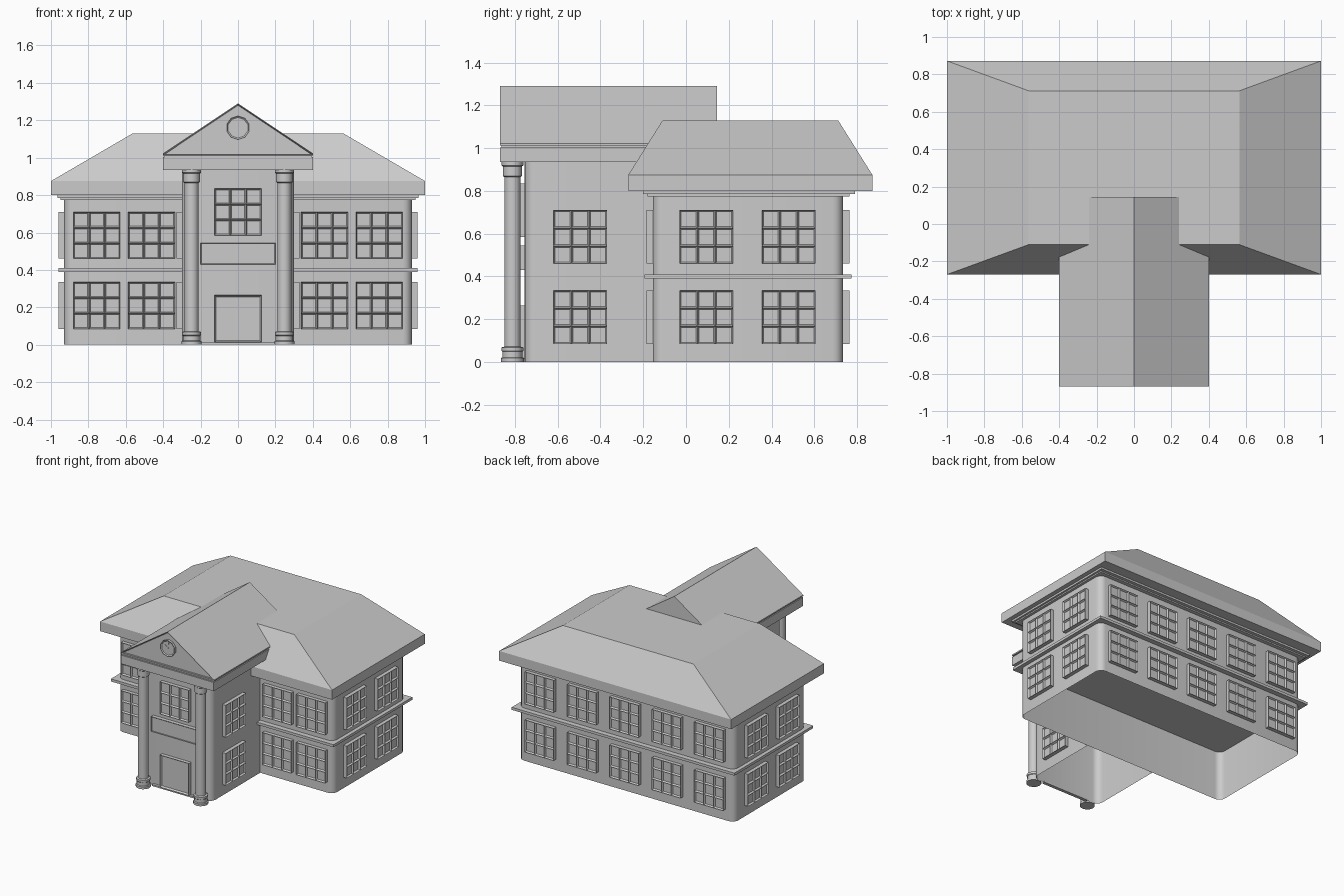
import bpy, bmesh
from math import pi, sin, cos, radians
from mathutils import Matrix, Vector

if "Cube" in bpy.data.objects:
    bpy.data.objects.remove(bpy.data.objects["Cube"])


def finish(name, bm, smooth=None):
    bmesh.ops.recalc_face_normals(bm, faces=bm.faces)
    me = bpy.data.meshes.new(name)
    bm.to_mesh(me)
    bm.free()
    ob = bpy.data.objects.new(name, me)
    bpy.context.collection.objects.link(ob)
    if smooth:
        bpy.ops.object.select_all(action='DESELECT')
        ob.select_set(True)
        bpy.context.view_layer.objects.active = ob
        bpy.ops.object.shade_smooth_by_angle(angle=radians(smooth))
    return ob


def box(name, x, y0, y1, z0, z1):
    """Slab symmetric in x."""
    bm = bmesh.new()
    bmesh.ops.create_cube(bm, size=1, matrix=Matrix.Translation((0, (y0 + y1) / 2, (z0 + z1) / 2))
                          @ Matrix.Diagonal((2 * x, y1 - y0, z1 - z0, 1)))
    return finish(name, bm)


def arc(cx, cy, r, start, n=5):
    return [(cx + r * cos(start + pi / 2 * i / n), cy + r * sin(start + pi / 2 * i / n))
            for i in range(n + 1)]


def wall(name, path, z0, z1, closed):
    """Vertical shell along a counter-clockwise path, open below."""
    bm = bmesh.new()
    lo = [bm.verts.new((x, y, z0)) for x, y in path]
    hi = [bm.verts.new((x, y, z1)) for x, y in path]
    n = len(path)
    for i in range(n if closed else n - 1):
        j = (i + 1) % n
        bm.faces.new((lo[i], lo[j], hi[j], hi[i]))
    me_ob = finish(name, bm, 35)
    return me_ob


def panel(name, pos, turn, w, h, cols=3, rows=3, depth=0.03, frame=0.01, recess=0.014):
    """Framed panel with recessed panes; faces -y before turning. pos = bottom centre on wall."""
    bm = bmesh.new()
    g = [[bm.verts.new((w * (i / cols - 0.5), -depth, h * k / rows)) for i in range(cols + 1)]
         for k in range(rows + 1)]
    panes = [bm.faces.new((g[k][i], g[k][i + 1], g[k + 1][i + 1], g[k + 1][i]))
             for k in range(rows) for i in range(cols)]
    rim = [e for e in bm.edges if e.is_boundary]
    ext = bmesh.ops.extrude_edge_only(bm, edges=rim)
    for v in ext['geom']:
        if isinstance(v, bmesh.types.BMVert):
            v.co.y = 0
    bm.normal_update()
    bmesh.ops.inset_individual(bm, faces=panes, thickness=frame, depth=-recess)
    bm.transform(Matrix.Translation(pos) @ Matrix.Rotation(turn, 4, 'Z'))
    return finish(name, bm)


def column(name, x, y, profile, n=12):
    bm = bmesh.new()
    rings = [[bm.verts.new((x + r * cos(2 * pi * i / n), y + r * sin(2 * pi * i / n), z))
              for i in range(n)] for r, z in profile]
    for a, b in zip(rings, rings[1:]):
        for i in range(n):
            j = (i + 1) % n
            bm.faces.new((a[i], a[j], b[j], b[i]))
    bm.faces.new(rings[0][::-1])
    bm.faces.new(rings[-1])
    return finish(name, bm, 40)


# Main block shell with rounded corners, open underneath
X, YF, YB, R = 0.93, -0.155, 0.735, 0.05
main = (arc(X - R, YB - R, R, 0) + arc(-X + R, YB - R, R, pi / 2)
        + arc(-X + R, YF + R, R, pi) + arc(X - R, YF + R, R, 1.5 * pi))
wall("main_walls", main, 0, 0.79, True)

# Floor band and cornice slabs
box("floor_band", 0.96, -0.195, 0.775, 0.39, 0.41)
box("cornice_lower", 0.95, -0.18, 0.765, 0.775, 0.787)
box("cornice_upper", 0.965, -0.2, 0.79, 0.785, 0.802)

# Hipped roof with vertical fascia and flat top
bm = bmesh.new()
levels = [(1, -0.27, 0.872, 0.8), (1, -0.27, 0.872, 0.875), (0.563, -0.11, 0.712, 1.13)]
rings = [[bm.verts.new(p) for p in ((x, a, z), (x, b, z), (-x, b, z), (-x, a, z))]
         for x, a, b, z in levels]
for a, b in zip(rings, rings[1:]):
    for i in range(4):
        bm.faces.new((a[i], a[i - 3], b[i - 3], b[i]))
bm.faces.new(rings[0])
bm.faces.new(rings[-1])
finish("hip_roof", bm)

# Entrance wing shell, open to the main block
WX, WY = 0.3, -0.755
wing = ([(-WX, YF)] + arc(-WX + R, WY + R, R, pi) + arc(WX - R, WY + R, R, 1.5 * pi) + [(WX, YF)])
wall("wing_walls", wing, 0, 0.94, False)

# Entablature above the columns
box("entablature", 0.4, -0.87, 0.1, 0.935, 1.003)
box("pediment_base", 0.392, -0.862, 0.14, 1.0, 1.02)

# Gable roof with recessed pediment face
bm = bmesh.new()
tri = [(-0.402, 1.012), (0.402, 1.012), (0.402, 1.022), (0, 1.29), (-0.402, 1.022)]
f = [bm.verts.new((x, -0.87, z)) for x, z in tri]
b = [bm.verts.new((x, 0.145, z)) for x, z in tri]
front = bm.faces.new(f)
bm.faces.new(b[::-1])
for i in range(5):
    bm.faces.new((f[i], b[i], b[i - 4], f[i - 4]))
bm.normal_update()
bmesh.ops.inset_region(bm, faces=[front], thickness=0.01)
bmesh.ops.translate(bm, verts=front.verts, vec=(0, 0.02, 0))
finish("gable_roof", bm)

# Clock: ten-sided dial with recessed face and two hands
bm = bmesh.new()
bmesh.ops.create_cone(bm, cap_ends=True, segments=10, radius1=0.063, radius2=0.063, depth=0.025,
                      matrix=Matrix.Translation((0, -0.855, 1.16)) @ Matrix.Rotation(pi / 2, 4, 'X'))
bm.normal_update()
dial = [fc for fc in bm.faces if fc.normal.y < -0.9]
bmesh.ops.inset_individual(bm, faces=dial, thickness=0.008, depth=-0.006)
for ang, length in ((0.1, 0.045), (-0.9, 0.032)):
    bmesh.ops.create_cube(bm, size=1, matrix=Matrix.Translation((0, -0.861, 1.16))
                          @ Matrix.Rotation(ang, 4, 'Y') @ Matrix.Translation((0, 0, length / 2))
                          @ Matrix.Diagonal((0.006, 0.006, length, 1)))
finish("clock", bm)

# Columns
profile = [(0.054, 0), (0.054, 0.018), (0.047, 0.022), (0.047, 0.048), (0.051, 0.052),
           (0.051, 0.068), (0.038, 0.072), (0.038, 0.865), (0.045, 0.87), (0.045, 0.915),
           (0.051, 0.92), (0.051, 0.937)]
for side, x in (("left", -0.248), ("right", 0.248)):
    column("column_" + side, x, -0.812, profile)

# Entrance: sill, door, blank sign board and window above
box("door_sill", 0.2, -0.775, -0.75, 0, 0.012)
panel("door", (0, WY, 0.015), 0, 0.25, 0.25, 1, 1, frame=0.012)
panel("sign_board", (0, WY, 0.43), 0, 0.4, 0.115, 1, 1, frame=0.006, recess=0.004)
panel("entrance_window", (0, WY, 0.585), 0, 0.25, 0.25)

# Windows on both floors, all sides
S = 0.25
for floor, z in (("lower", 0.085), ("upper", 0.46)):
    for x in (-0.755, -0.463, 0.463, 0.755):
        panel(f"front_window_{floor}", (x, YF, z), 0, S, S)
    for i in range(5):
        panel(f"back_window_{floor}", ((i - 2) * 0.365, YB, z), pi, S, S)
    for sx in (-1, 1):
        for y in (0.095, 0.48):
            panel(f"side_window_{floor}", (sx * X, y, z), sx * pi / 2, S, S)
        panel(f"wing_window_{floor}", (sx * WX, -0.495, z), sx * pi / 2, S, S)
